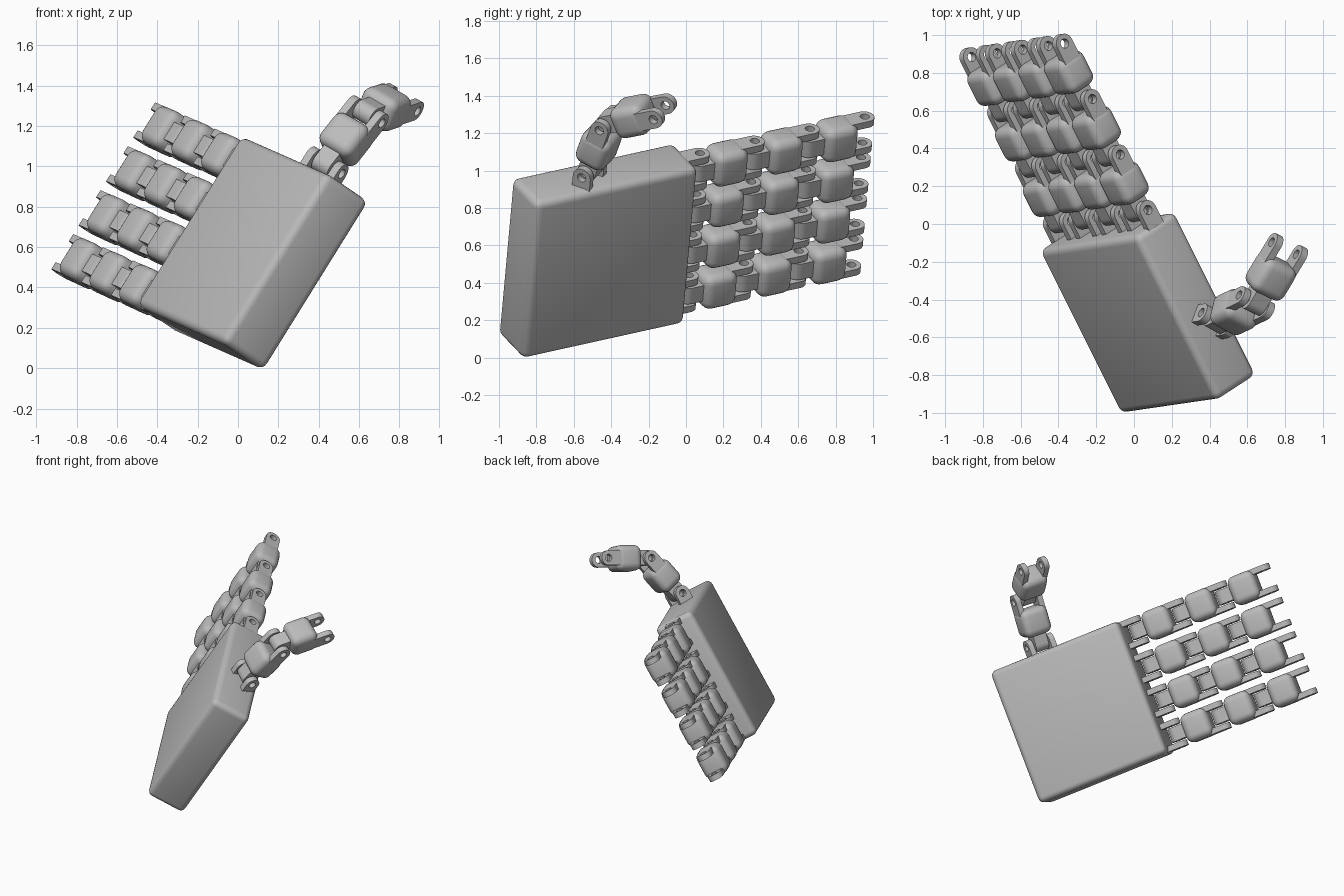
import bpy, bmesh
from math import cos, sin, pi, radians
from mathutils import Vector, Matrix

if "Cube" in bpy.data.objects:
    bpy.data.objects.remove(bpy.data.objects["Cube"])

grey = bpy.data.materials.new("plain grey")
grey.use_nodes = True
grey.diffuse_color = (0.5, 0.5, 0.5, 1)
grey.node_tree.nodes["Principled BSDF"].inputs["Base Color"].default_value = (0.5, 0.5, 0.5, 1)

PITCH = 0.335        # hinge to hinge
EYE, HOLE = 0.052, 0.025
PRONG, TANG = 0.04, 0.1
FORK = 0.082         # prong centre distance from the middle


def frame(origin, along, axis):
    """Matrix with x along the segment and y along the hinge axis."""
    x = Vector(along).normalized()
    z = x.cross(Vector(axis)).normalized()
    y = z.cross(x)
    m = Matrix((x, y, z)).transposed().to_4x4()
    m.translation = origin
    return m


def rounded_box(bm, centre, size, radius, segments):
    part = bmesh.new()
    bmesh.ops.create_cube(part, size=1)
    bmesh.ops.scale(part, vec=size, verts=part.verts)
    bmesh.ops.bevel(part, geom=part.edges[:], offset=radius, segments=segments,
                    profile=0.5, affect='EDGES')
    bmesh.ops.translate(part, vec=centre, verts=part.verts)
    merge(bm, part)


def merge(bm, part):
    bmesh.ops.recalc_face_normals(part, faces=part.faces)
    mesh = bpy.data.meshes.new("part")
    part.to_mesh(mesh)
    part.free()
    bm.from_mesh(mesh)
    bpy.data.meshes.remove(mesh)


def eye_plate(bm, x, y, width, back, side):
    """Plate with a round drilled end at x, running back on the other side."""
    part = bmesh.new()
    n = 40
    rings = []
    for dy in (-width / 2, width / 2):
        outer, inner = [], []
        for i in range(n):
            c, s = cos(2 * pi * i / n), sin(2 * pi * i / n)
            r = EYE
            if c < -1e-6:
                r = min(back / -c, EYE / max(abs(s), 1e-6))
            outer.append(part.verts.new((x + side * c * r, y + dy, s * r)))
            inner.append(part.verts.new((x + side * c * HOLE, y + dy, s * HOLE)))
        rings += [outer, inner]
    for a, b in ((0, 1), (2, 3), (0, 2), (1, 3)):
        for i in range(n):
            j = (i + 1) % n
            part.faces.new((rings[a][i], rings[a][j], rings[b][j], rings[b][i]))
    merge(bm, part)


def finish(bm, name, matrix):
    mesh = bpy.data.meshes.new(name)
    bm.to_mesh(mesh)
    bm.free()
    mesh.materials.append(grey)
    obj = bpy.data.objects.new(name, mesh)
    bpy.context.collection.objects.link(obj)
    obj.matrix_world = matrix
    bpy.ops.object.select_all(action='DESELECT')
    obj.select_set(True)
    bpy.context.view_layer.objects.active = obj
    bpy.ops.object.shade_smooth_by_angle(angle=radians(35))


def fork(bm, x, back):
    for y in (-FORK, FORK):
        eye_plate(bm, x, y, PRONG, back, 1)


def segment(name, start, along, axis):
    """Tang at the start, rounded body, open fork at the end."""
    bm = bmesh.new()
    eye_plate(bm, 0, 0, TANG, PITCH / 2, -1)
    rounded_box(bm, (PITCH / 2, 0, 0), (0.2, 0.21, 0.18), 0.05, 5)
    fork(bm, PITCH, 0.12)
    finish(bm, name, frame(start, along, axis))


def mount(name, start, along, axis):
    bm = bmesh.new()
    fork(bm, 0, 0.13)
    finish(bm, name, frame(start, along, axis))


# Palm: tilted rounded slab
centre = Vector((0.0725, -0.47, 0.57))
palm = frame(centre, (-0.44, 0.878, 0.194), (0.526, 0.077, 0.846))
reach, across = palm.col[0].to_3d(), palm.col[1].to_3d()
bm = bmesh.new()
rounded_box(bm, (0, 0, 0), (0.99, 0.99, 0.29), 0.04, 4)
finish(bm, "palm", palm)

# Four straight fingers of three segments
for f in range(4):
    base = centre + reach * 0.578 + across * (0.385 - 0.257 * f)
    mount(f"finger_{f + 1}_mount", base, reach, across)
    for k in range(3):
        segment(f"finger_{f + 1}_segment_{k + 1}", base + reach * PITCH * k, reach, across)

# Thumb: bent chain with its own hinge axis
thumb_axis = Vector((-0.759, 0.446, 0.474))
joints = [Vector(p) for p in ((0.435, -0.513, 1.007), (0.638, -0.418, 1.264), (0.81, -0.133, 1.32))]
mount("thumb_mount", joints[0], across, thumb_axis)
for k in range(2):
    segment(f"thumb_segment_{k + 1}", joints[k], joints[k + 1] - joints[k], thumb_axis)
